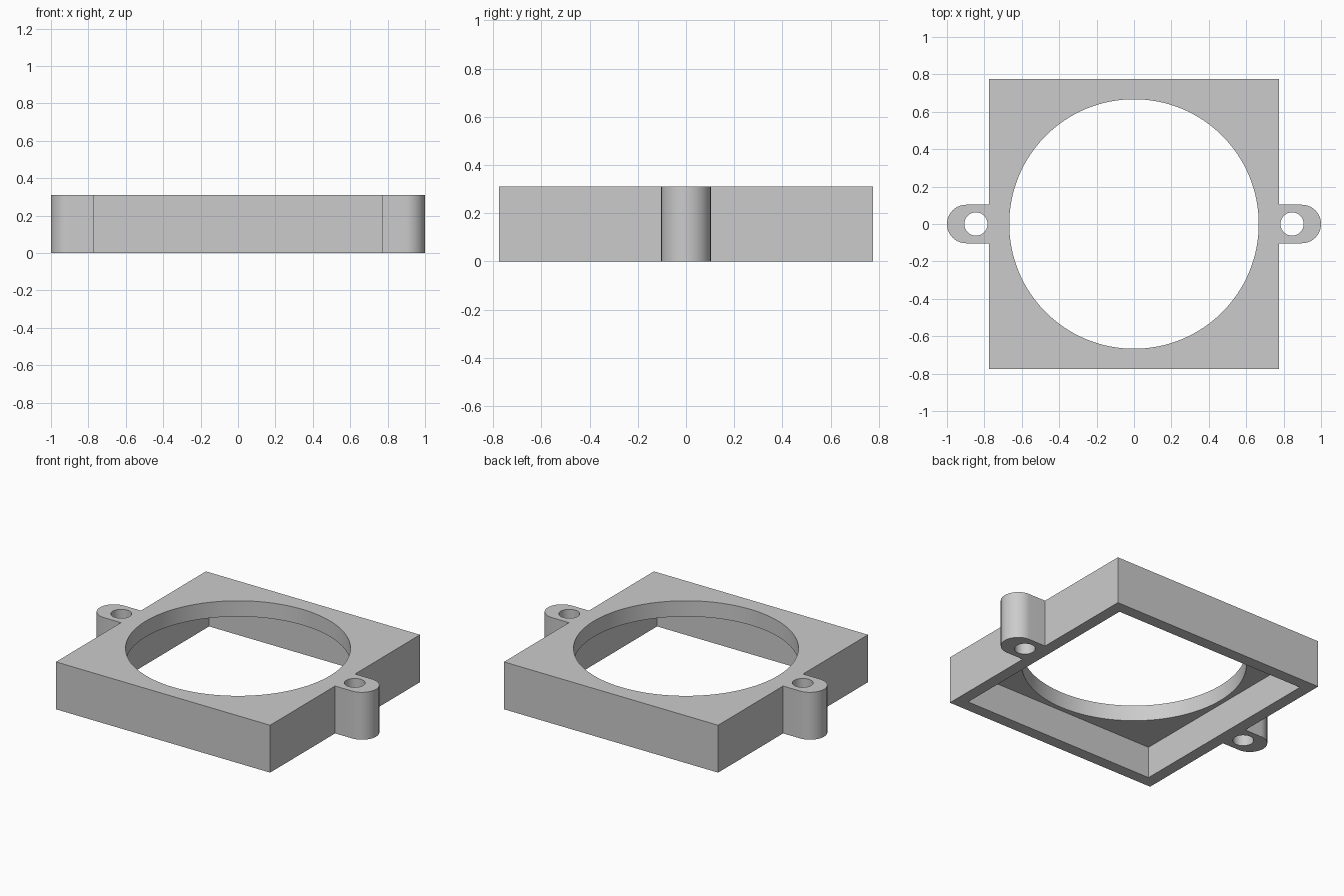
import bpy, bmesh
from math import pi, cos, sin

HALF = 0.775      # half width of the square frame
HEIGHT = 0.31
ROOF = 0.103      # thickness of the top plate
INNER = 0.698     # half width of the pocket
EAR = 0.103       # ear radius
HOLE_X = 0.845    # screw hole position

cube = bpy.data.objects.get("Cube")
if cube:
    bpy.data.objects.remove(cube, do_unlink=True)

grey = bpy.data.materials.new("grey_plastic")
grey.use_nodes = True
colour = (0.6, 0.6, 0.6, 1)
grey.diffuse_color = colour
grey.node_tree.nodes["Principled BSDF"].inputs["Base Color"].default_value = colour


def prism(name, outline, z0, z1):
    """Extrude a closed counter-clockwise outline from z0 to z1."""
    bm = bmesh.new()
    face = bm.faces.new([bm.verts.new((x, y, z0)) for x, y in outline])
    new = bmesh.ops.extrude_face_region(bm, geom=[face])["geom"]
    top = [v for v in new if isinstance(v, bmesh.types.BMVert)]
    bmesh.ops.translate(bm, verts=top, vec=(0, 0, z1 - z0))
    bmesh.ops.recalc_face_normals(bm, faces=bm.faces)
    mesh = bpy.data.meshes.new(name)
    bm.to_mesh(mesh)
    bm.free()
    mesh.materials.append(grey)
    obj = bpy.data.objects.new(name, mesh)
    bpy.context.collection.objects.link(obj)
    return obj


def arc(cx, r, start, end, n):
    angles = [start + (end - start) * i / n for i in range(n + 1)]
    return [(cx + r * cos(a), r * sin(a)) for a in angles]


def circle(cx, r, n):
    return arc(cx, r, 0, 2 * pi, n)[:-1]


# Square frame with a rounded ear on each side, as one outline
right_half = [(HALF, -HALF), (HALF, -EAR)]
right_half += arc(1 - EAR, EAR, -pi / 2, pi / 2, 32)
right_half += [(HALF, EAR), (HALF, HALF)]
outline = right_half + [(-x, -y) for x, y in right_half]
frame = prism("frame_with_ears", outline, 0, HEIGHT)

# Cutters: pocket from below, round opening, two screw holes
square = [(-INNER, -INNER), (INNER, -INNER), (INNER, INNER), (-INNER, INNER)]
cutters = [
    prism("pocket_cutter", square, -0.1, HEIGHT - ROOF),
    prism("opening_cutter", circle(0, 0.667, 128), 0.1, HEIGHT + 0.1),
]
for side, sign in (("left", 1), ("right", -1)):
    cutters.append(prism(side + "_screw_hole_cutter",
                         circle(sign * HOLE_X, 0.062, 48), -0.1, HEIGHT + 0.1))

bpy.ops.object.select_all(action='DESELECT')
frame.select_set(True)
bpy.context.view_layer.objects.active = frame
for cutter in cutters:
    cut = frame.modifiers.new(cutter.name, 'BOOLEAN')
    cut.operation = 'DIFFERENCE'
    cut.solver = 'EXACT'
    cut.object = cutter
    bpy.ops.object.modifier_apply(modifier=cut.name)
    bpy.data.objects.remove(cutter, do_unlink=True)

# Smooth round walls, sharp edges elsewhere
bpy.ops.object.shade_smooth_by_angle(angle=pi / 6)
